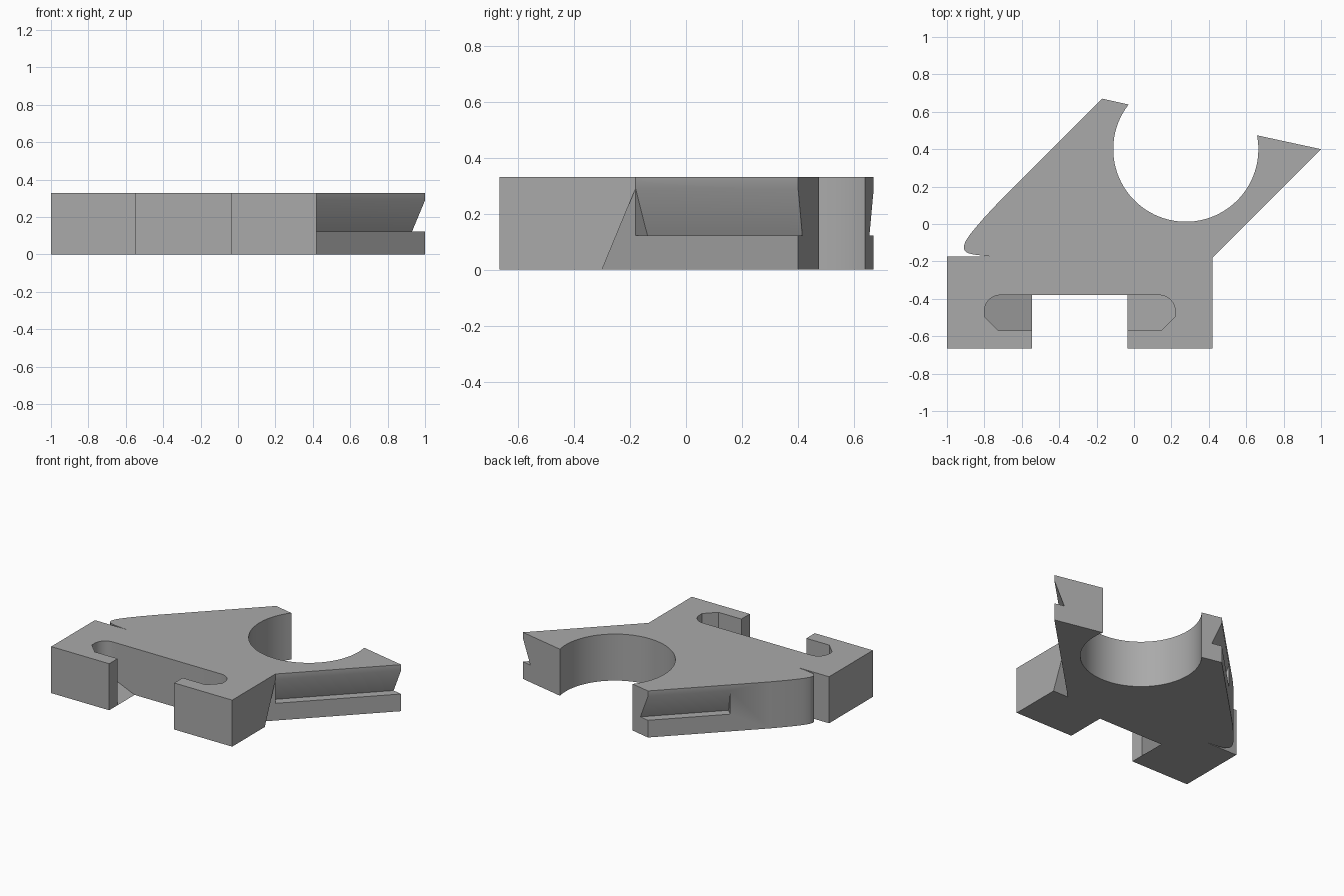
import bpy, bmesh, math
from mathutils import Vector

cube = bpy.data.objects.get("Cube")
if cube:
    bpy.data.objects.remove(cube, do_unlink=True)

HEIGHT = 0.33
grey = bpy.data.materials.new("light_grey")
grey.use_nodes = True
grey.diffuse_color = (0.4, 0.4, 0.4, 1)
grey.node_tree.nodes["Principled BSDF"].inputs["Base Color"].default_value = (0.4, 0.4, 0.4, 1)


def make_prism(name, bottom, top):
    """Solid between two matching loops of points."""
    bm = bmesh.new()
    low = [bm.verts.new(p) for p in bottom]
    high = [bm.verts.new(p) for p in top]
    bm.faces.new(low[::-1])
    bm.faces.new(high)
    n = len(low)
    for i in range(n):
        j = (i + 1) % n
        bm.faces.new((low[i], low[j], high[j], high[i]))
    bmesh.ops.recalc_face_normals(bm, faces=bm.faces)
    mesh = bpy.data.meshes.new(name)
    bm.to_mesh(mesh)
    bm.free()
    mesh.materials.append(grey)
    obj = bpy.data.objects.new(name, mesh)
    bpy.context.collection.objects.link(obj)
    return obj


def arc(cx, cy, r, start, end, steps):
    angles = [math.radians(start + (end - start) * i / steps) for i in range(steps + 1)]
    return [(cx + r * math.cos(a), cy + r * math.sin(a)) for a in angles]


def cut(target, cutter):
    cutter.hide_render = True
    mod = target.modifiers.new("cut", 'BOOLEAN')
    mod.operation = 'DIFFERENCE'
    mod.solver = 'EXACT'
    mod.object = cutter
    bpy.context.view_layer.objects.active = target
    bpy.ops.object.modifier_apply(modifier=mod.name)
    bpy.data.objects.remove(cutter, do_unlink=True)


# Plate outline: two feet, right arm, round bore, left arm and rounded heel
outline = [(-1, -0.665), (-0.545, -0.665), (-0.545, -0.38), (-0.035, -0.38),
           (-0.035, -0.665), (0.42, -0.665), (0.42, -0.18), (1, 0.4)]
outline += arc(0.277, 0.4, 0.388, 11, -218, 56)
outline += [(-0.17, 0.67), (-0.73, 0.11), (-0.80, 0.035), (-0.845, -0.017), (-0.88, -0.06),
            (-0.902, -0.095), (-0.91, -0.12), (-0.907, -0.14), (-0.89, -0.155),
            (-0.86, -0.163), (-0.81, -0.169), (-0.75, -0.175), (-1, -0.175)]
plate = make_prism("clamp_plate", [(x, y, 0) for x, y in outline],
                   [(x, y, HEIGHT) for x, y in outline])

# Slots in both feet, with floors that rise away from the gap
slot = [(0.20, -0.3801), (-0.02, -0.3801), (-0.02, -0.57), (0.18, -0.57), (0.255, -0.495)]
slot += arc(0.17, -0.465, 0.085, 0, 90, 8)
slot = slot[1:]
for side, edge in ((-1, -0.545), (1, -0.035)):
    floor = [(edge + side * d, y, 0.43 * d) for d, y in slot]
    roof = [(x, y, HEIGHT + 0.1) for x, y, z in floor]
    cut(plate, make_prism("slot_cutter", floor, roof))


# Dovetail grooves along the outside of both arms
def groove(start, along, outward, length):
    section = [(-0.06, 0.122), (0, 0.29), (0.05, 0.29), (0.05, 0.122)]
    start, along, outward = (Vector(v) for v in (start, along, outward))
    along.normalize()
    outward.normalize()
    near = [start + outward * o + Vector((0, 0, z)) for o, z in section]
    far = [p + along * length for p in near]
    cut(plate, make_prism("groove_cutter", near, far))


groove((0.42, -0.18, 0), (1, 1, 0), (1, -1, 0), 1.1)
groove((-0.55, 0.29, 0), (1, 1, 0), (-1, 1, 0), 0.8)

# Sloping undercut where the right arm meets its foot
apex = Vector((0.5, -0.1, 0.483))
bm = bmesh.new()
for p in ((0.259, -0.341, -0.1), (0.5, -0.341, -0.1), (0.5, -0.1, -0.1), apex):
    bm.verts.new(p)
bmesh.ops.convex_hull(bm, input=bm.verts)
bmesh.ops.recalc_face_normals(bm, faces=bm.faces)
mesh = bpy.data.meshes.new("undercut_cutter")
bm.to_mesh(mesh)
bm.free()
mesh.materials.append(grey)
undercut = bpy.data.objects.new("undercut_cutter", mesh)
bpy.context.collection.objects.link(undercut)
cut(plate, undercut)

# Smooth bore and heel, sharp edges elsewhere
bpy.ops.object.select_all(action='DESELECT')
plate.select_set(True)
bpy.context.view_layer.objects.active = plate
bpy.ops.object.shade_smooth_by_angle(angle=math.radians(30))
